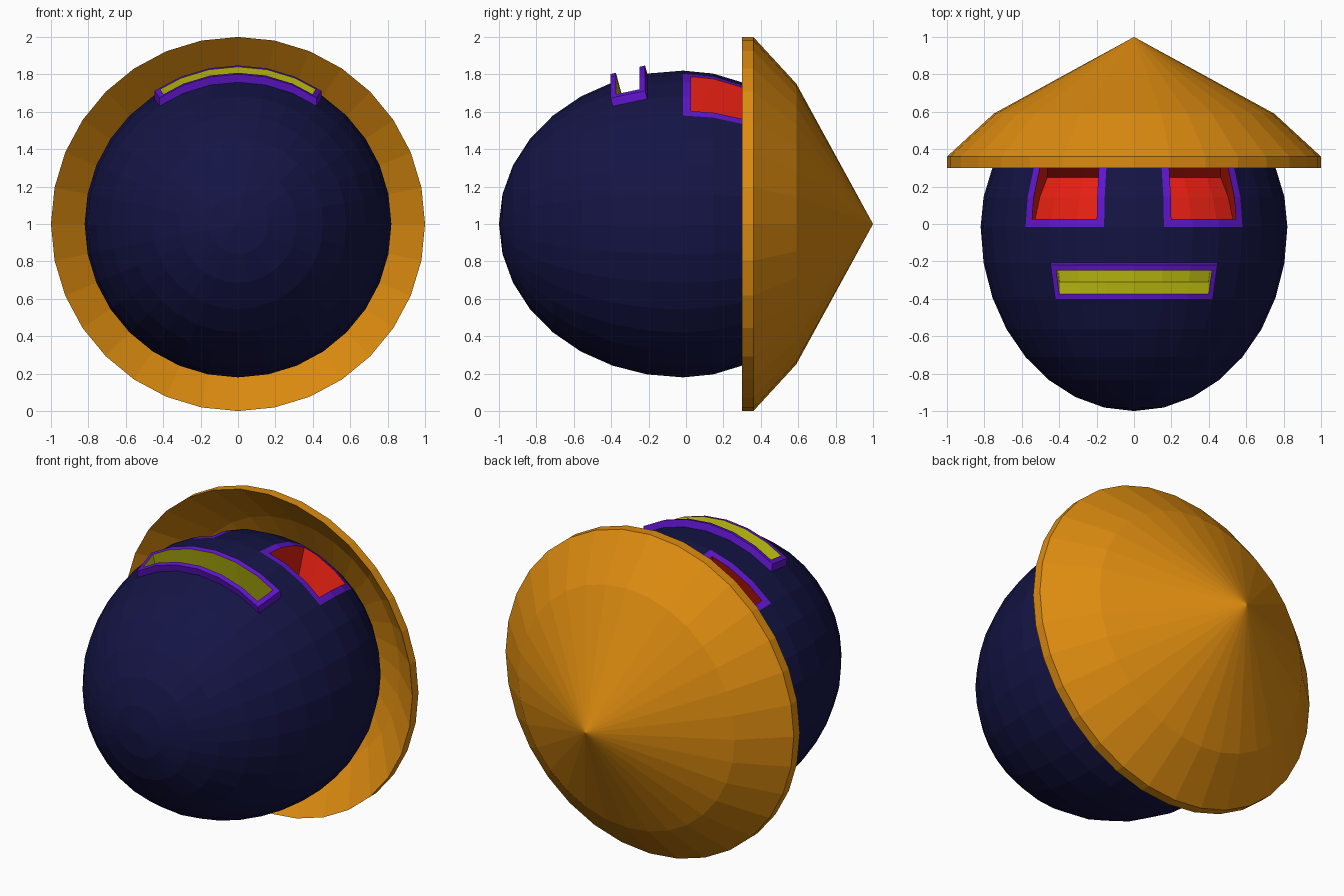
import bpy, bmesh
from math import atan2, asin, degrees, pi
from mathutils import Matrix, Vector

if "Cube" in bpy.data.objects:
    bpy.data.objects.remove(bpy.data.objects["Cube"])


def material(name, rgb):
    m = bpy.data.materials.new(name)
    m.diffuse_color = (*rgb, 1)
    m.use_nodes = True
    m.node_tree.nodes["Principled BSDF"].inputs["Base Color"].default_value = m.diffuse_color
    return m


NAVY = material("navy", (0.007, 0.007, 0.06))
PURPLE = material("purple", (0.12, 0.008, 0.62))
RED = material("red", (0.78, 0.014, 0.006))
YELLOW = material("yellow", (0.58, 0.58, 0.006))
ORANGE = material("orange", (0.72, 0.26, 0.005))


def finish(bm, name, mats):
    mesh = bpy.data.meshes.new(name)
    bm.to_mesh(mesh)
    bm.free()
    for m in mats:
        mesh.materials.append(m)
    obj = bpy.data.objects.new(name, mesh)
    bpy.context.collection.objects.link(obj)
    return obj


def push(bm, faces, offset, wall_mat):
    # extrude a face region by an offset vector, colouring its walls
    walls = bmesh.ops.inset_region(bm, faces=faces, thickness=0.0001,
                                   use_even_offset=True)["faces"]
    for v in {v for f in faces for v in f.verts}:
        v.co += offset
    for f in walls:
        f.material_index = wall_mat
    bm.normal_update()


def socket(bm, faces, border, raised, depth, fill_mat):
    # framed pocket: optional raised lip, purple border, coloured recess
    direction = sum((f.normal for f in faces), Vector()).normalized()
    if raised:
        push(bm, faces, direction * raised, 1)
    rim = bmesh.ops.inset_region(bm, faces=faces, thickness=border,
                                 use_even_offset=True)["faces"]
    for f in rim:
        f.material_index = 1
    bm.normal_update()
    push(bm, faces, -direction * depth, fill_mat)
    for f in faces:
        f.material_index = fill_mat


# Head: sphere lying along y, front half stretched into an egg
bm = bmesh.new()
bmesh.ops.create_uvsphere(bm, u_segments=32, v_segments=16, radius=0.82)
bmesh.ops.rotate(bm, verts=bm.verts, matrix=Matrix.Rotation(-pi / 2, 3, 'X'))
eyes, mouth = [], []
for f in bm.faces:
    c = f.calc_center_median()
    around = abs(degrees(atan2(c.x, c.z)))
    along = degrees(asin(c.y / c.length))
    if 11.25 < around < 45 and 0 < along < 33.75:
        eyes.append(f)
    elif around < 33.75 and -22.5 < along < -11.25:
        mouth.append(f)
for v in bm.verts:
    if v.co.y < 0:
        v.co.y *= 0.985 / 0.82
    v.co += Vector((0, -0.015, 1))
bm.normal_update()

# Eyes and mouth
socket(bm, eyes, 0.042, 0, 0.47, 2)
socket(bm, mouth, 0.03, 0.045, 0.25, 3)
finish(bm, "head", [NAVY, PURPLE, RED, YELLOW])

# Hat: hollow two-slope cone turned around the y axis
profile = [(0, 0.94), (0.75, 0.53), (1, 0.30), (1, 0.36), (0.75, 0.59), (0, 1)]
bm = bmesh.new()
verts = [bm.verts.new((0, y, 1 + r)) for r, y in profile]
edges = [bm.edges.new(pair) for pair in zip(verts, verts[1:])]
bmesh.ops.spin(bm, geom=verts + edges, cent=(0, 0, 1), axis=(0, 1, 0),
               angle=2 * pi, steps=32)
bmesh.ops.remove_doubles(bm, verts=bm.verts, dist=0.0005)
bmesh.ops.recalc_face_normals(bm, faces=bm.faces)
finish(bm, "hat", [ORANGE])
